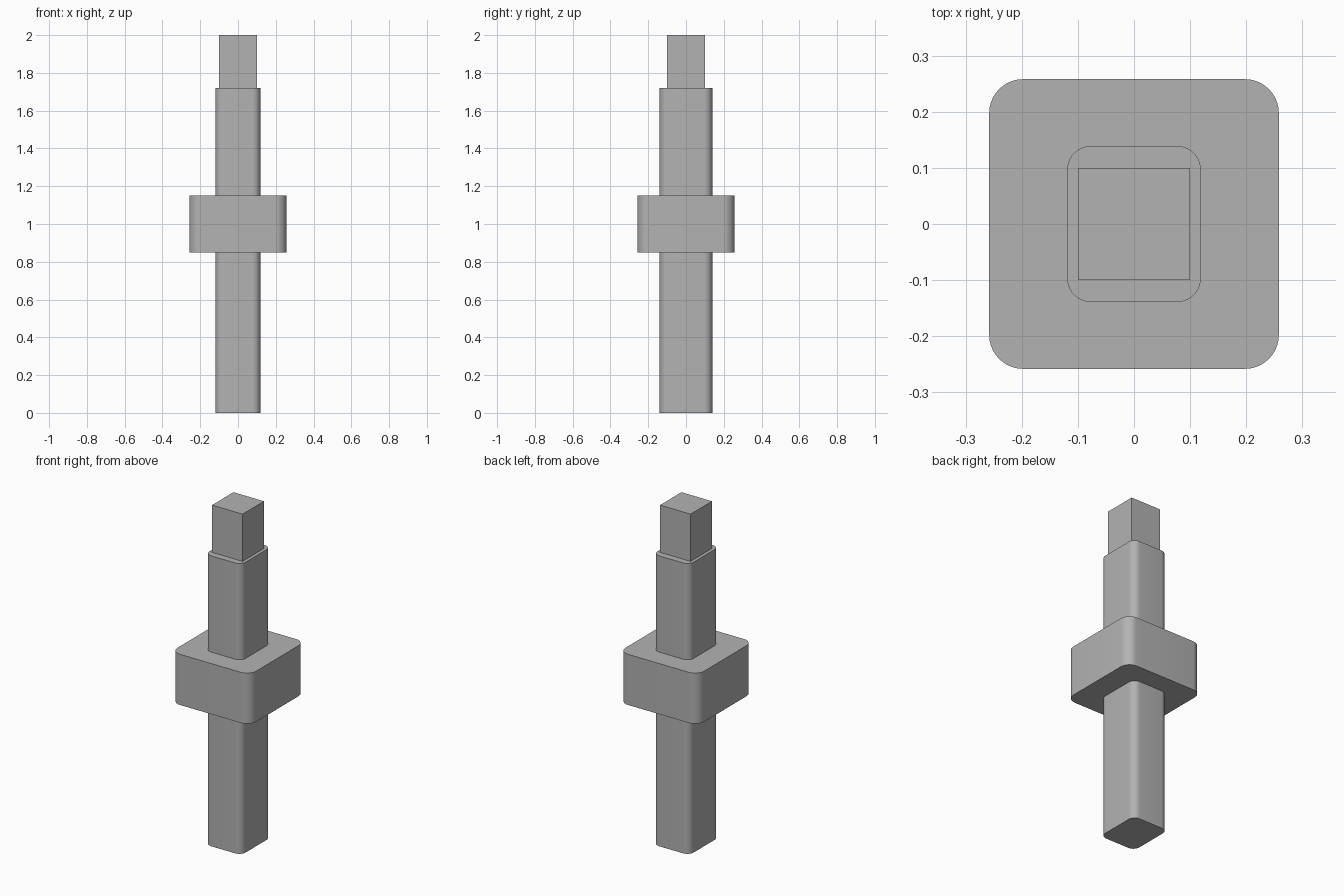
import bpy, bmesh, math

cube = bpy.data.objects.get("Cube")
if cube:
    bpy.data.objects.remove(cube, do_unlink=True)

grey = bpy.data.materials.new("plain grey")
grey.use_nodes = True
colour = (0.45, 0.45, 0.45, 1)
grey.diffuse_color = colour
grey.node_tree.nodes["Principled BSDF"].inputs["Base Color"].default_value = colour


def rounded_block(name, width, depth, bottom, top, radius=0):
    """Upright block with rounded vertical corners and crisp ends."""
    bm = bmesh.new()
    bmesh.ops.create_cube(bm, size=1)
    for v in bm.verts:
        v.co.x *= width
        v.co.y *= depth
        v.co.z = top if v.co.z > 0 else bottom
    if radius:
        upright = [e for e in bm.edges
                   if abs(e.verts[0].co.z - e.verts[1].co.z) > 0.01]
        bmesh.ops.bevel(bm, geom=upright, offset=radius, segments=10,
                        profile=0.5, affect='EDGES')
    mesh = bpy.data.meshes.new(name)
    bm.to_mesh(mesh)
    bm.free()
    mesh.materials.append(grey)
    obj = bpy.data.objects.new(name, mesh)
    bpy.context.collection.objects.link(obj)
    if radius:
        bpy.ops.object.select_all(action='DESELECT')
        obj.select_set(True)
        bpy.context.view_layer.objects.active = obj
        bpy.ops.object.shade_smooth_by_angle(angle=math.radians(30))
    return obj


# Lower and upper shaft, either side of the collar
rounded_block("lower_shaft", 0.238, 0.278, 0, 0.85, 0.042)
rounded_block("upper_shaft", 0.238, 0.278, 1.15, 1.72, 0.042)
# Wide collar around the middle
rounded_block("collar", 0.516, 0.516, 0.85, 1.15, 0.06)
# Square tip
rounded_block("square_tip", 0.2, 0.2, 1.72, 2)
